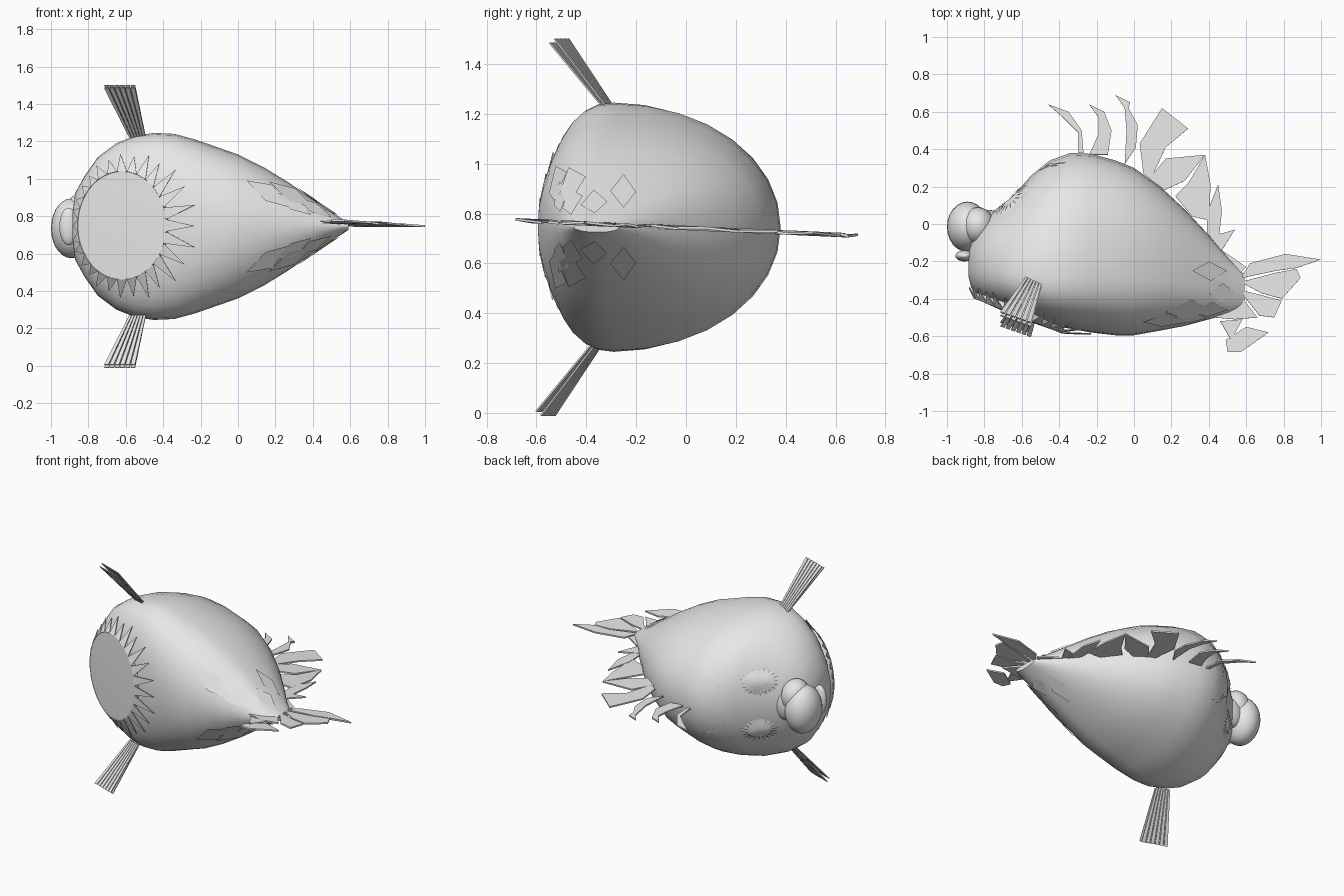
import bpy, bmesh, math
from mathutils import Vector
from mathutils.bvhtree import BVHTree

cube = bpy.data.objects.get("Cube")
if cube:
    bpy.data.objects.remove(cube, do_unlink=True)

ZC = 0.745  # plane of symmetry

grey = bpy.data.materials.new("light_grey")
grey.use_nodes = True
grey.diffuse_color = (0.8, 0.8, 0.8, 1)
grey.node_tree.nodes["Principled BSDF"].inputs["Base Color"].default_value = (0.8, 0.8, 0.8, 1)


def add(name, verts, faces, smooth=None, thick=0.0):
    me = bpy.data.meshes.new(name)
    me.from_pydata([tuple(v) for v in verts], [], faces)
    bm = bmesh.new()
    bm.from_mesh(me)
    bmesh.ops.recalc_face_normals(bm, faces=bm.faces)
    bm.to_mesh(me)
    bm.free()
    me.materials.append(grey)
    ob = bpy.data.objects.new(name, me)
    bpy.context.collection.objects.link(ob)
    if smooth:
        bpy.ops.object.select_all(action='DESELECT')
        ob.select_set(True)
        bpy.context.view_layer.objects.active = ob
        bpy.ops.object.shade_smooth_by_angle(angle=math.radians(smooth))
    if thick:
        m = ob.modifiers.new("thickness", 'SOLIDIFY')
        m.thickness = thick
        m.offset = 0
    return ob


def ellipsoid(name, c, r):
    bm = bmesh.new()
    bmesh.ops.create_uvsphere(bm, u_segments=24, v_segments=14, radius=1)
    vs = [Vector((c[0] + v.co.x * r[0], c[1] + v.co.y * r[1], c[2] + v.co.z * r[2])) for v in bm.verts]
    fs = [[v.index for v in f.verts] for f in bm.faces]
    bm.free()
    return add(name, vs, fs, 40)


# Body: stations of (x, belly y, back y, half thickness, y of widest point)
stations = [
    (-0.885, -0.28, -0.16, 0.07, -0.22), (-0.87, -0.34, -0.08, 0.18, -0.22),
    (-0.82, -0.39, 0.00, 0.27, -0.23), (-0.75, -0.43, 0.07, 0.37, -0.25),
    (-0.65, -0.47, 0.145, 0.445, -0.27), (-0.55, -0.505, 0.26, 0.485, -0.28),
    (-0.45, -0.54, 0.34, 0.50, -0.29), (-0.34, -0.56, 0.38, 0.495, -0.29),
    (-0.23, -0.58, 0.375, 0.465, -0.29), (-0.10, -0.595, 0.34, 0.42, -0.29),
    (0.00, -0.595, 0.30, 0.385, -0.30), (0.14, -0.57, 0.20, 0.315, -0.31),
    (0.27, -0.545, 0.08, 0.235, -0.32), (0.40, -0.51, -0.06, 0.145, -0.34),
    (0.51, -0.48, -0.19, 0.07, -0.35), (0.59, -0.45, -0.27, 0.02, -0.36)]
N = 32
verts, faces = [], []
for x, yb, yt, h, yc in stations:
    tail = min(1, max(0, (x + 0.4) / 0.6))  # fuller back and sharper belly towards the tail
    for k in range(N):
        t = 2 * math.pi * k / N
        c, s = math.cos(t), math.sin(t)
        n = 2.0 + 0.3 * tail if c > 0 else 2.4 - 0.5 * tail
        ry = (yt - yc) if c > 0 else (yc - yb)
        y = yc + ry * math.copysign(abs(c) ** (2 / n), c)
        verts.append(Vector((x, y, ZC + h * math.copysign(abs(s) ** (2 / n), s))))
for i in range(len(stations) - 1):
    for k in range(N):
        a, b = i * N + k, i * N + (k + 1) % N
        faces.append([a, b, b + N, a + N])
faces += [list(range(N)), list(range((len(stations) - 1) * N, len(stations) * N))]
add("body", verts, faces, 35)
skin = BVHTree.FromPolygons(verts, faces)


def on_skin(p, lift=0.008):
    q = skin.find_nearest(Vector(p))[0]
    out = q - Vector((max(-0.4, min(0.35, q.x)), -0.2, ZC))
    return q + out.normalized() * lift


# Flat belly disc with a ring of pointed spikes lying on the skin
centre = Vector((-0.62, -0.49, 0.75))
along = Vector((0.93, -0.37, 0)).normalized()
up = Vector((0, 0, 1))
down = Vector((-0.37, -0.93, 0)).normalized()


def rim(a, r=1.0):
    return centre + along * (0.255 * r * math.cos(a)) + up * (0.29 * r * math.sin(a))


S = 28
ring = [2 * math.pi * k / S for k in range(S)]
dv = [centre + down * 0.01] + [rim(a) for a in ring] + [rim(a) - down * 0.06 for a in ring]
df = [[0, 1 + k, 1 + (k + 1) % S] for k in range(S)]
df += [[1 + k, 1 + S + k, 1 + S + (k + 1) % S, 1 + (k + 1) % S] for k in range(S)]
add("belly_disc", dv, df, 30)
sv, sf = [], []
for k, a in enumerate(ring):
    length = 1.36 + 0.07 * (k % 2) + 0.25 * max(0, math.cos(a)) ** 2
    d = math.pi / S
    sv += [rim(a - d), rim(a + d), on_skin(rim(a + 0.1 * math.sin(a), length), 0.012)]
    sf.append([3 * k, 3 * k + 1, 3 * k + 2])
add("belly_spikes", sv, sf, thick=0.005)

# Snout and lips
ellipsoid("nose", (-0.89, -0.015, 0.735), (0.11, 0.135, 0.16))
ellipsoid("nose_upper_lobe", (-0.835, -0.01, 0.815), (0.09, 0.10, 0.11))
ellipsoid("nose_bridge", (-0.78, 0.02, ZC), (0.10, 0.055, 0.10))
ellipsoid("lip", (-0.905, -0.17, ZC), (0.05, 0.03, 0.10))

# Eyes, lashes and brows, mirrored across the middle plane
for side, label in ((1, "upper"), (-1, "lower")):
    c = on_skin((-0.66, 0.13, ZC + side * 0.165), 0.006)
    n = (c - Vector((-0.3, -0.22, ZC))).normalized()
    u = Vector((0.65, 0.75, 0))
    u = (u - n * u.dot(n)).normalized()
    w = n.cross(u)

    def eye_pt(a, r, lift):
        p = c + u * (0.12 * r * math.cos(a)) + w * (0.085 * r * math.sin(a))
        return on_skin(p, lift)

    M = 20
    ev, ef = [c + n * 0.014], []
    for r, lift in ((0.4, 0.018), (0.62, 0.01), (0.95, 0.002)):
        ev += [eye_pt(2 * math.pi * k / M, r, lift) for k in range(M)]
    for k in range(M):
        k2 = (k + 1) % M
        ef.append([0, 1 + k, 1 + k2])
        for j in (0, M):
            ef.append([1 + j + k, 1 + j + M + k, 1 + j + M + k2, 1 + j + k2])
    add(label + "_eye", ev, ef, 30)
    lv, lf = [], []
    for k in range(M):
        a = 2 * math.pi * k / M
        lv += [eye_pt(a - 0.1, 0.5, 0.02), eye_pt(a + 0.1, 0.5, 0.02), eye_pt(a, 1.05, 0.01)]
        lf.append([3 * k, 3 * k + 1, 3 * k + 2])
    add(label + "_eyelashes", lv, lf)
    bv, bf = [], []
    for row in range(2):
        o = len(bv)
        for k in range(7):
            t = k / 6
            x = -0.52 + 0.09 * t + 0.05 * row
            z = ZC + side * (0.11 + 0.10 * t)
            wd = 0.007 * math.sin(math.pi * t) + 0.001
            bv += [on_skin((x - wd, 0.29 + 0.06 * t, z), 0.006), on_skin((x + wd, 0.31 + 0.06 * t, z), 0.006)]
        bf += [[o + 2 * k, o + 2 * k + 1, o + 2 * k + 3, o + 2 * k + 2] for k in range(6)]
    add(label + "_brow", bv, bf)

    # Side fin: narrow rays spreading from the root, two close layers
    fv, ff = [], []
    rays = 6
    shift = 0.0 if side > 0 else -0.055
    for layer in (0, 1):
        for k in range(rays):
            for t in (k / rays, (k + 0.8) / rays):
                root = Vector((-0.58 + 0.09 * t, -0.30 + shift + 0.015 * layer - 0.03 * t, ZC + side * 0.475))
                tip = Vector((-0.715 + 0.17 * t, -0.49 + shift + 0.02 * layer - 0.06 * t,
                              ZC + side * (0.74 + 0.015 * layer)))
                fv += [root, tip]
            o = len(fv) - 4
            ff.append([o, o + 1, o + 3, o + 2])
    add(label + "_side_fin", fv, ff, thick=0.006)

    # Long pointed scales on the tail root
    cv, cf = [], []
    for x, y, length in ((0.04, -0.5, 0.22), (0.15, -0.44, 0.24), (0.2, -0.52, 0.2),
                         (0.28, -0.25, 0.2), (0.3, -0.46, 0.2), (0.38, -0.36, 0.15)):
        h = side * (0.23 - 0.4 * max(0, x - 0.1))
        o = len(cv)
        cv += [on_skin((x, y, ZC + h), 0.01), on_skin((x + 0.6 * length, y + 0.05, ZC + h * 0.85), 0.01),
               on_skin((x + length, y, ZC + h * 0.4), 0.01), on_skin((x + 0.5 * length, y - 0.05, ZC + h * 0.6), 0.01)]
        cf.append([o, o + 1, o + 2, o + 3])
    add(label + "_tail_scales", cv, cf)


# Thin upright fins in the middle plane, outlines in (x, y)
def plate(name, pts):
    vs = [(x, y, 0.742 - 0.045 * y + 0.004 * (-1) ** i) for i, (x, y) in enumerate(pts)]
    add(name, vs, [list(range(len(vs)))], thick=0.01)


back_fin = [
    [(-0.46, 0.64), (-0.35, 0.60), (-0.28, 0.50), (-0.27, 0.38), (-0.30, 0.38), (-0.30, 0.49), (-0.38, 0.57)],
    [(-0.24, 0.64), (-0.16, 0.60), (-0.12, 0.50), (-0.14, 0.37), (-0.24, 0.37), (-0.19, 0.48), (-0.19, 0.57)],
    [(-0.10, 0.69), (-0.02, 0.65), (-0.03, 0.62), (0.02, 0.53), (0.01, 0.41), (-0.05, 0.32), (-0.04, 0.50), (-0.05, 0.62)],
    [(0.03, 0.43), (0.15, 0.62), (0.29, 0.51), (0.17, 0.41), (0.09, 0.24), (0.05, 0.27)],
    [(0.08, 0.24), (0.17, 0.35), (0.38, 0.37), (0.27, 0.23), (0.16, 0.18)],
    [(0.22, 0.15), (0.29, 0.22), (0.38, 0.37), (0.41, 0.21), (0.40, 0.02), (0.31, 0.04)],
    [(0.39, 0.06), (0.45, 0.21), (0.47, 0.07), (0.45, -0.11), (0.39, -0.05)],
    [(0.40, -0.07), (0.54, -0.03), (0.47, -0.14), (0.60, -0.23), (0.56, -0.27), (0.47, -0.15)]]
tail_fin = [
    [(0.57, -0.29), (0.62, -0.21), (0.81, -0.16), (1.00, -0.19), (0.87, -0.235), (0.76, -0.25)],
    [(0.57, -0.31), (0.76, -0.26), (0.87, -0.24), (0.89, -0.29), (0.79, -0.40), (0.68, -0.37)],
    [(0.56, -0.35), (0.68, -0.38), (0.79, -0.41), (0.75, -0.50), (0.67, -0.49)],
    [(0.43, -0.50), (0.56, -0.37), (0.66, -0.50), (0.54, -0.51)],
    [(0.46, -0.52), (0.58, -0.51), (0.52, -0.62)],
    [(0.50, -0.685), (0.49, -0.62), (0.60, -0.55), (0.72, -0.58), (0.57, -0.685)]]
for label, plates in (("back_fin", back_fin), ("tail_fin", tail_fin)):
    for i, pts in enumerate(plates):
        plate(f"{label}_{i + 1}", pts)
